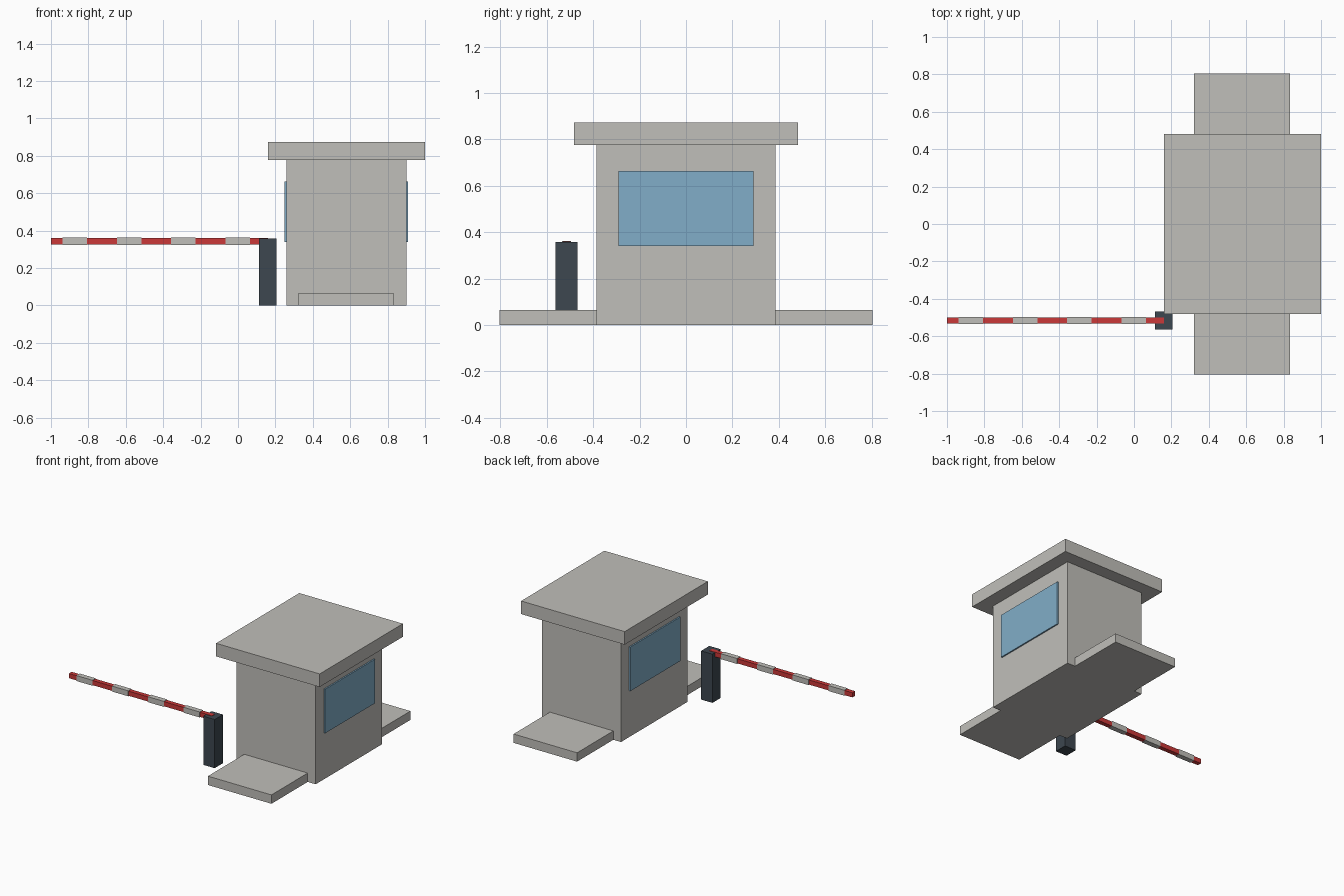
import bpy
from mathutils import Vector

cube = bpy.data.objects.get("Cube")
if cube:
    bpy.data.objects.remove(cube, do_unlink=True)


def material(name, r, g, b):
    mat = bpy.data.materials.new(name)
    mat.use_nodes = True
    mat.diffuse_color = (r, g, b, 1)
    mat.node_tree.nodes["Principled BSDF"].inputs["Base Color"].default_value = (r, g, b, 1)
    return mat


def box(name, low, high, mat):
    """Box between two opposite corners."""
    low, high = Vector(low), Vector(high)
    bpy.ops.mesh.primitive_cube_add(size=1, location=(low + high) / 2)
    obj = bpy.context.object
    obj.name = name
    obj.scale = high - low
    bpy.ops.object.transform_apply(location=False, rotation=False, scale=True)
    obj.data.materials.append(mat)
    return obj


concrete = material("warm_grey", 0.53, 0.52, 0.49)
glass = material("window_blue", 0.22, 0.42, 0.58)
dark = material("dark_slate", 0.047, 0.063, 0.08)
red = material("barrier_red", 0.6, 0.04, 0.04)

# Booth on its traffic island
box("island", (0.32, -0.805, 0), (0.835, 0.805, 0.065), concrete)
box("booth_walls", (0.258, -0.385, 0), (0.9, 0.385, 0.78), concrete)
box("roof", (0.16, -0.482, 0.777), (1, 0.482, 0.873), concrete)

# Window panes on both sides
for side, x in (("right", 0.248), ("left", 0.89)):
    box(side + "_window", (x, -0.29, 0.34), (x + 0.02, 0.29, 0.663), glass)

# Barrier post and red arm
box("barrier_post", (0.113, -0.563, 0), (0.205, -0.468, 0.357), dark)
box("barrier_arm", (-1, -0.531, 0.326), (0.16, -0.499, 0.36), red)

# Pale sleeves striping the arm
for i in range(4):
    x = -0.937 + i * 0.29
    box(f"arm_stripe_{i + 1}", (x, -0.534, 0.323), (x + 0.13, -0.496, 0.363), concrete)
